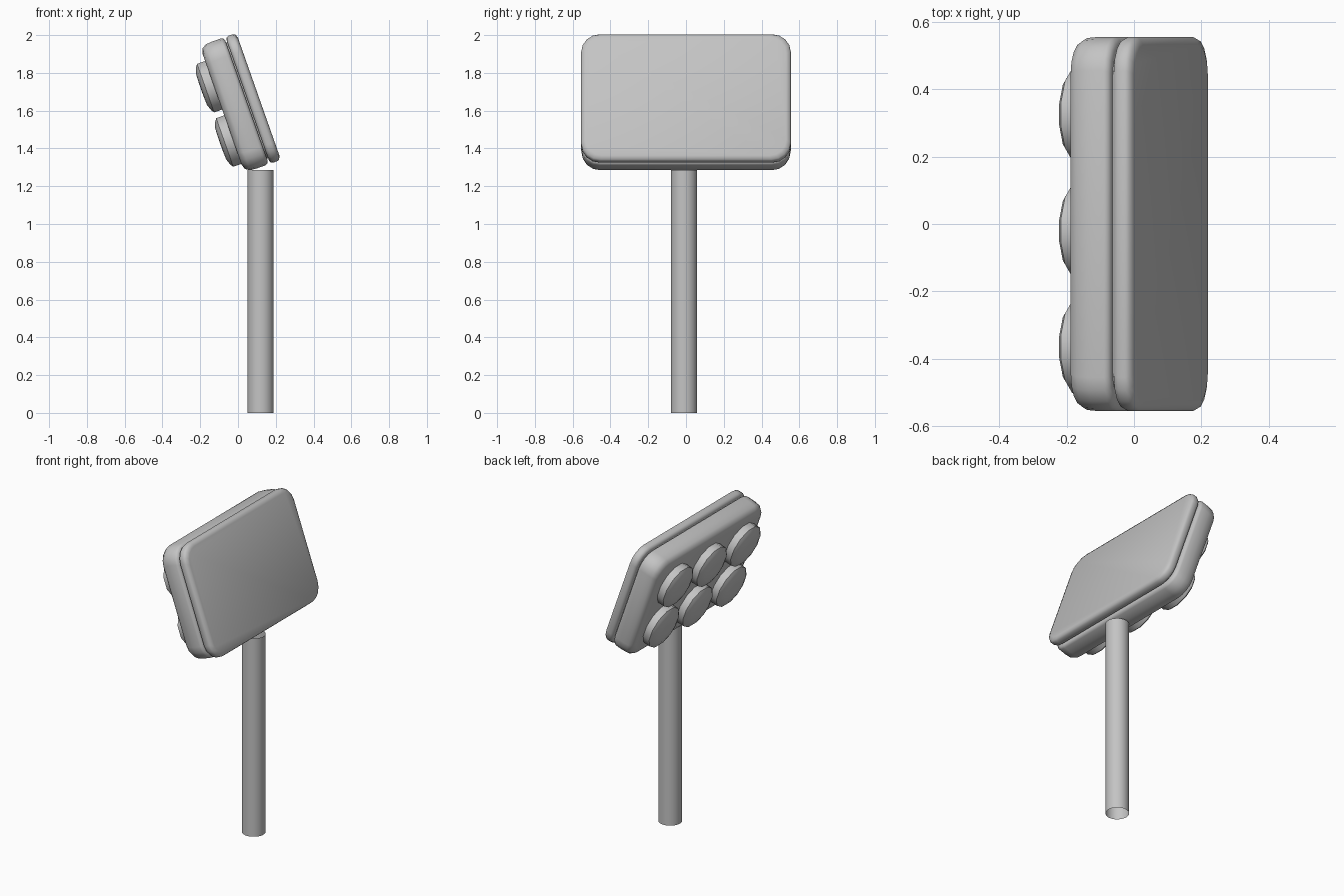
import bpy
import bmesh
import math
from mathutils import Matrix, Vector

cube = bpy.data.objects.get("Cube")
if cube:
    bpy.data.objects.remove(cube, do_unlink=True)

# One plain grey for every part
grey = bpy.data.materials.new("plain grey")
grey.use_nodes = True
grey.diffuse_color = (0.55, 0.55, 0.55, 1)
grey.node_tree.nodes["Principled BSDF"].inputs["Base Color"].default_value = (0.55, 0.55, 0.55, 1)

# Panel frame: local x is the panel normal, local z runs up the panel
TILT = Matrix.Translation((0, 0, 1.66)) @ Matrix.Rotation(math.radians(-19.4), 4, "Y")


def loft(name, rings, matrix, caps=True):
    """Bridge matching closed rings into a smooth object."""
    bm = bmesh.new()
    loops = [[bm.verts.new(p) for p in ring] for ring in rings]
    count = len(loops[0])
    for a, b in zip(loops, loops[1:]):
        for i in range(count):
            j = (i + 1) % count
            bm.faces.new((a[i], a[j], b[j], b[i]))
    if caps:
        bm.faces.new(loops[0][::-1])
        bm.faces.new(loops[-1])
    bmesh.ops.recalc_face_normals(bm, faces=bm.faces)
    for face in bm.faces:
        face.smooth = True
    mesh = bpy.data.meshes.new(name)
    bm.to_mesh(mesh)
    bm.free()
    mesh.materials.append(grey)
    obj = bpy.data.objects.new(name, mesh)
    bpy.context.collection.objects.link(obj)
    obj.matrix_world = matrix
    return obj


def rounded_rect(x, inset, half_y=0.555, half_z=0.356, mid_z=-0.022, radius=0.1, steps=4):
    """Rounded rectangle across the panel at depth x."""
    r = radius - inset * 0.5
    points = []
    for quarter in range(4):
        middle = math.radians(45 + 90 * quarter)
        cy = math.copysign(half_y - inset - r, math.cos(middle))
        cz = math.copysign(half_z - inset - r, math.sin(middle))
        for s in range(steps + 1):
            t = math.radians(90 * (quarter + s / steps))
            points.append((x, cy + r * math.cos(t), mid_z + cz + r * math.sin(t)))
    return points


def circle(x, r, sides=12):
    """Ring around the panel normal at depth x."""
    step = 2 * math.pi / sides
    return [(x, r * math.cos((i + 0.5) * step), r * math.sin((i + 0.5) * step))
            for i in range(sides)]


# Lamp housing, seal and rear cover: (depth, inset) sections
sections = {
    "lamp_housing": [(-0.097, 0.045), (-0.088, 0.018), (-0.065, 0.003), (-0.03, 0),
                     (0.022, 0), (0.034, 0.006), (0.04, 0.018)],
    "seal": [(0.036, 0.03), (0.052, 0.03)],
    "rear_cover": [(0.047, 0.018), (0.052, 0.006), (0.064, 0), (0.088, 0),
                   (0.1, 0.006), (0.108, 0.025)],
}
for part, profile in sections.items():
    loft(part, [rounded_rect(x, inset) for x, inset in profile], TILT)

# Six domed lamps in two rows
lamp_profile = [(-0.09, 0.141), (-0.142, 0.141), (-0.153, 0.125), (-0.165, 0.09), (-0.167, 0.04)]
for row, z in (("upper", 0.113), ("lower", -0.192)):
    for column in range(3):
        place = TILT @ Matrix.Translation((0, -0.365 + 0.345 * column, z))
        lamp = loft(f"{row}_lamp_{column + 1}", [circle(x, r) for x, r in lamp_profile], place)
        with bpy.context.temp_override(active_object=lamp, object=lamp,
                                       selected_objects=[lamp],
                                       selected_editable_objects=[lamp]):
            bpy.ops.object.shade_smooth_by_angle(angle=math.radians(40))

# Open tube pole
to_vertical = Matrix.Rotation(math.radians(-90), 4, "Y")
loft("pole", [circle(0, 0.07, 20), circle(1.285, 0.07, 20)],
     Matrix.Translation(Vector((0.12, -0.01, 0))) @ to_vertical, caps=False)
